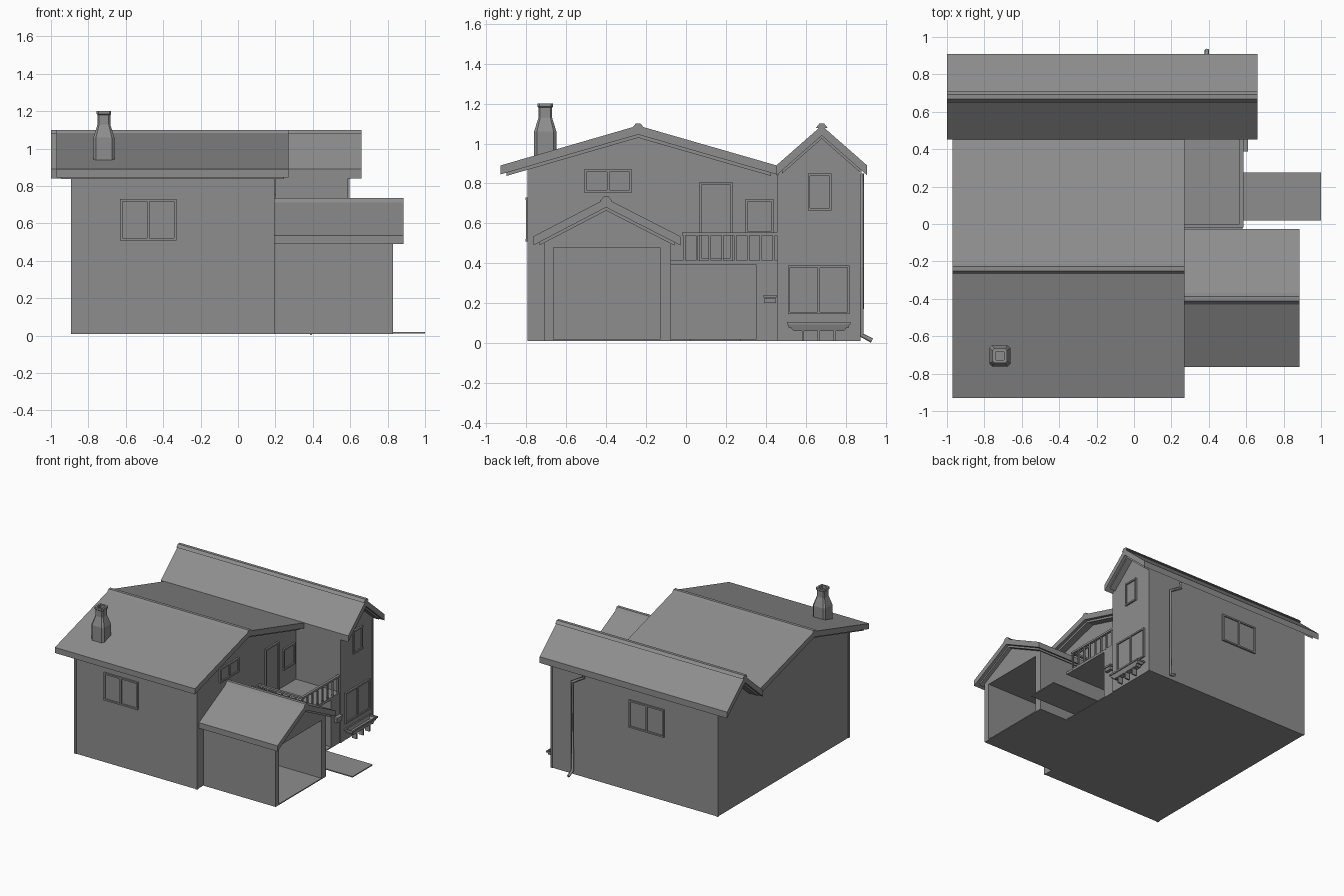
import bpy, bmesh
from mathutils import Vector

cube = bpy.data.objects.get("Cube")
if cube:
    bpy.data.objects.remove(cube, do_unlink=True)

grey = bpy.data.materials.new("plain_grey")
grey.use_nodes = True
grey.diffuse_color = (0.27, 0.27, 0.27, 1)
grey.node_tree.nodes["Principled BSDF"].inputs["Base Color"].default_value = (0.27, 0.27, 0.27, 1)

BASE = 0.01                      # underside of the walls
LEFT, INNER, WING = -0.89, 0.19, 0.585   # x of the main walls
GARAGE = 0.83


def finish(name, bm):
    bmesh.ops.recalc_face_normals(bm, faces=bm.faces)
    mesh = bpy.data.meshes.new(name)
    bm.to_mesh(mesh)
    bm.free()
    mesh.materials.append(grey)
    obj = bpy.data.objects.new(name, mesh)
    bpy.context.collection.objects.link(obj)
    return obj


def add_box(bm, lo, hi):
    verts = bmesh.ops.create_cube(bm, size=1)["verts"]
    lo, hi = Vector(lo), Vector(hi)
    for v in verts:
        v.co = (lo + hi) / 2 + v.co * (hi - lo)


def boxes(name, spans):
    bm = bmesh.new()
    for lo, hi in spans:
        add_box(bm, lo, hi)
    return finish(name, bm)


def prism(name, profile, x0, x1):
    """Extrude a (y, z) outline from x0 to x1."""
    bm = bmesh.new()
    face = bm.faces.new([bm.verts.new((x0, y, z)) for y, z in profile])
    new = bmesh.ops.extrude_face_region(bm, geom=[face])["geom"]
    bmesh.ops.translate(bm, vec=(x1 - x0, 0, 0),
                        verts=[v for v in new if isinstance(v, bmesh.types.BMVert)])
    return finish(name, bm)


def gable_roof(name, x0, x1, y0, ridge, y1, eave, top, thick=0.045):
    """Chevron slab with a slimmer under-board and a ridge cap."""
    def chevron(inset, upper, lower):
        a, b = y0 + inset, y1 - inset
        za = eave + (top - eave) * inset / (ridge - y0)
        zb = eave + (top - eave) * inset / (y1 - ridge)
        return [(a, za - lower), (a, za - upper), (ridge, top - upper),
                (b, zb - upper), (b, zb - lower), (ridge, top - lower)]
    prism(name, chevron(0, 0, thick), x0, x1)
    prism(name + "_under_board", chevron(0.03, thick - 0.005, thick + 0.016),
          x0 + 0.025, x1 - 0.025)
    prism(name + "_ridge_cap", [(ridge - 0.03, top - 0.012), (ridge - 0.012, top + 0.01),
                                (ridge + 0.012, top + 0.01), (ridge + 0.03, top - 0.012)],
          x0, x1)


def window(name, side, wall, u0, u1, z0, z1, panes=2, rim=0.012):
    """Framed opening on a wall; u runs along the wall."""
    out = -1 if side == "front" else 1

    def span(a, b, c, d, depth):
        w0, w1 = sorted((wall - out * 0.004, wall + out * depth))
        if side == "right":
            return (w0, a, c), (w1, b, d)
        return (a, w0, c), (b, w1, d)
    parts = [span(u0, u1, z0, z1, 0.003),
             span(u0, u1, z0, z0 + rim, 0.013), span(u0, u1, z1 - rim, z1, 0.013)]
    for i in range(panes + 1):
        u = u0 + (u1 - u0 - rim) * i / panes
        parts.append(span(u, u + rim, z0, z1, 0.012))
    return boxes(name, parts)


# House bodies
prism("main_house", [(-0.79, BASE), (0.46, BASE), (0.46, 0.85), (-0.24, 1.05), (-0.79, 0.885)],
      LEFT, INNER)
prism("back_wing", [(0.46, BASE), (0.87, BASE), (0.87, 0.87), (0.68, 1.045), (0.46, 0.85)],
      LEFT, WING)

# Roofs
gable_roof("main_roof", -0.97, 0.27, -0.93, -0.24, 0.455, 0.89, 1.09)
gable_roof("wing_roof", -1.0, 0.66, 0.452, 0.68, 0.908, 0.89, 1.09, 0.05)
gable_roof("garage_roof", INNER, 0.885, -0.765, -0.4, -0.028, 0.535, 0.725)

# Open garage
boxes("garage_walls", [
    ((INNER, -0.71, BASE), (GARAGE, -0.665, 0.51)),
    ((INNER, -0.13, BASE), (GARAGE, -0.075, 0.51)),
])
boxes("garage_floor", [((INNER, -0.71, BASE), (GARAGE, -0.075, BASE + 0.008))])
prism("garage_gable", [(-0.71, 0.48), (-0.075, 0.48), (-0.075, 0.515), (-0.4, 0.685),
                       (-0.71, 0.52)], INNER, GARAGE)

# Porch beneath the balcony
boxes("porch", [
    ((INNER, -0.075, BASE), (WING - 0.005, 0.46, BASE + 0.008)),
    ((INNER, 0.35, BASE), (WING - 0.005, 0.46, 0.41)),
])
boxes("balcony_floor", [((INNER, -0.075, 0.395), (WING - 0.005, 0.46, 0.415))])
boxes("front_path", [((0.56, 0.02, 0.012), (1.0, 0.275, 0.02))])

# Balcony railing
rail = [((0.565, -0.02, 0.54), (0.585, 0.46, 0.555)),
        ((INNER, -0.02, 0.54), (0.585, 0.0, 0.555))]
for i in range(8):
    y = -0.015 + i * 0.064
    rail.append(((0.569, y, 0.41), (0.581, y + 0.012, 0.545)))
for i in range(6):
    x = 0.21 + i * 0.06
    rail.append(((x, -0.016, 0.41), (x + 0.012, -0.004, 0.545)))
boxes("balcony_railing", rail)

# Windows and doors
window("front_window", "front", -0.79, -0.63, -0.33, 0.51, 0.73)
window("back_window", "back", 0.87, -0.42, -0.11, 0.52, 0.74)
window("upper_side_window", "right", INNER, -0.51, -0.27, 0.755, 0.87)
window("balcony_door", "right", INNER, 0.065, 0.235, 0.415, 0.805, 1)
window("balcony_window", "right", INNER, 0.295, 0.44, 0.55, 0.72, 1)
window("wing_upper_window", "right", WING, 0.61, 0.73, 0.665, 0.85, 1)
window("wing_lower_window", "right", WING, 0.51, 0.82, 0.145, 0.39)

# Corner boards
corners = []
for x, y, top in ((LEFT, -0.79, 0.87), (INNER, -0.79, 0.87),
                  (LEFT, 0.87, 0.85), (WING, 0.87, 0.85), (WING, 0.46, 0.84)):
    sx = 0.012 if x == LEFT else -0.012
    sy = 0.012 if y < 0.8 else -0.012
    x0, x1 = sorted((x - sx / 3, x + sx))
    y0, y1 = sorted((y - sy / 3, y + sy))
    corners.append(((x0, y0, BASE), (x1, y1, top)))
boxes("corner_boards", corners)

# Letter box
boxes("letter_box", [((0.575, 0.39, 0.2), (0.605, 0.45, 0.225)),
                     ((0.575, 0.387, 0.228), (0.61, 0.453, 0.242))])

# Tapered planter on short legs
bm = bmesh.new()
add_box(bm, (0.595, 0.51, 0.06), (0.655, 0.82, 0.095))
for v in bm.verts:
    if v.co.z < 0.08:
        v.co.y += 0.03 if v.co.y < 0.66 else -0.03
        v.co.x += 0.01 if v.co.x < 0.62 else -0.01
bmesh.ops.recalc_face_normals(bm, faces=bm.faces)
rim_face = max(bm.faces, key=lambda f: f.calc_center_median().z)
bmesh.ops.inset_region(bm, faces=[rim_face], thickness=0.008)
bmesh.ops.translate(bm, vec=(0, 0, -0.02), verts=rim_face.verts)
add_box(bm, (0.587, 0.505, 0.093), (0.597, 0.825, 0.105))
add_box(bm, (0.653, 0.505, 0.093), (0.661, 0.825, 0.105))
add_box(bm, (0.587, 0.505, 0.093), (0.661, 0.513, 0.105))
add_box(bm, (0.587, 0.817, 0.093), (0.661, 0.825, 0.105))
for y in (0.58, 0.66, 0.74):
    add_box(bm, (0.605, y, BASE), (0.645, y + 0.012, 0.065))
finish("planter", bm)

# Chimney: square rings from the roof up, ending in a recessed mouth
bm = bmesh.new()
rings = []
for half, z in ((0.056, 0.9), (0.056, 1.06), (0.034, 1.13), (0.034, 1.18),
                (0.039, 1.185), (0.039, 1.2), (0.024, 1.2), (0.024, 1.15)):
    c = half * 0.75
    outline = ((half, c), (c, half), (-c, half), (-half, c),
               (-half, -c), (-c, -half), (c, -half), (half, -c))
    rings.append([bm.verts.new((-0.717 + x, -0.705 + y, z)) for x, y in outline])
for low, high in zip(rings, rings[1:]):
    for i in range(8):
        j = (i + 1) % 8
        bm.faces.new((low[i], low[j], high[j], high[i]))
bm.faces.new(rings[0])
bm.faces.new(rings[-1])
finish("chimney", bm)

# Rain pipe on the back wall
curve = bpy.data.curves.new("rain_pipe", "CURVE")
curve.dimensions = "3D"
curve.bevel_depth = 0.012
curve.bevel_resolution = 0
curve.use_fill_caps = True
path = [(0.29, 0.88, 0.85), (0.29, 0.88, 0.81), (0.39, 0.88, 0.75),
        (0.39, 0.88, 0.04), (0.39, 0.932, 0.013)]
spline = curve.splines.new("POLY")
spline.points.add(len(path) - 1)
for point, co in zip(spline.points, path):
    point.co = (*co, 1)
curve.materials.append(grey)
bpy.context.collection.objects.link(bpy.data.objects.new("rain_pipe", curve))
